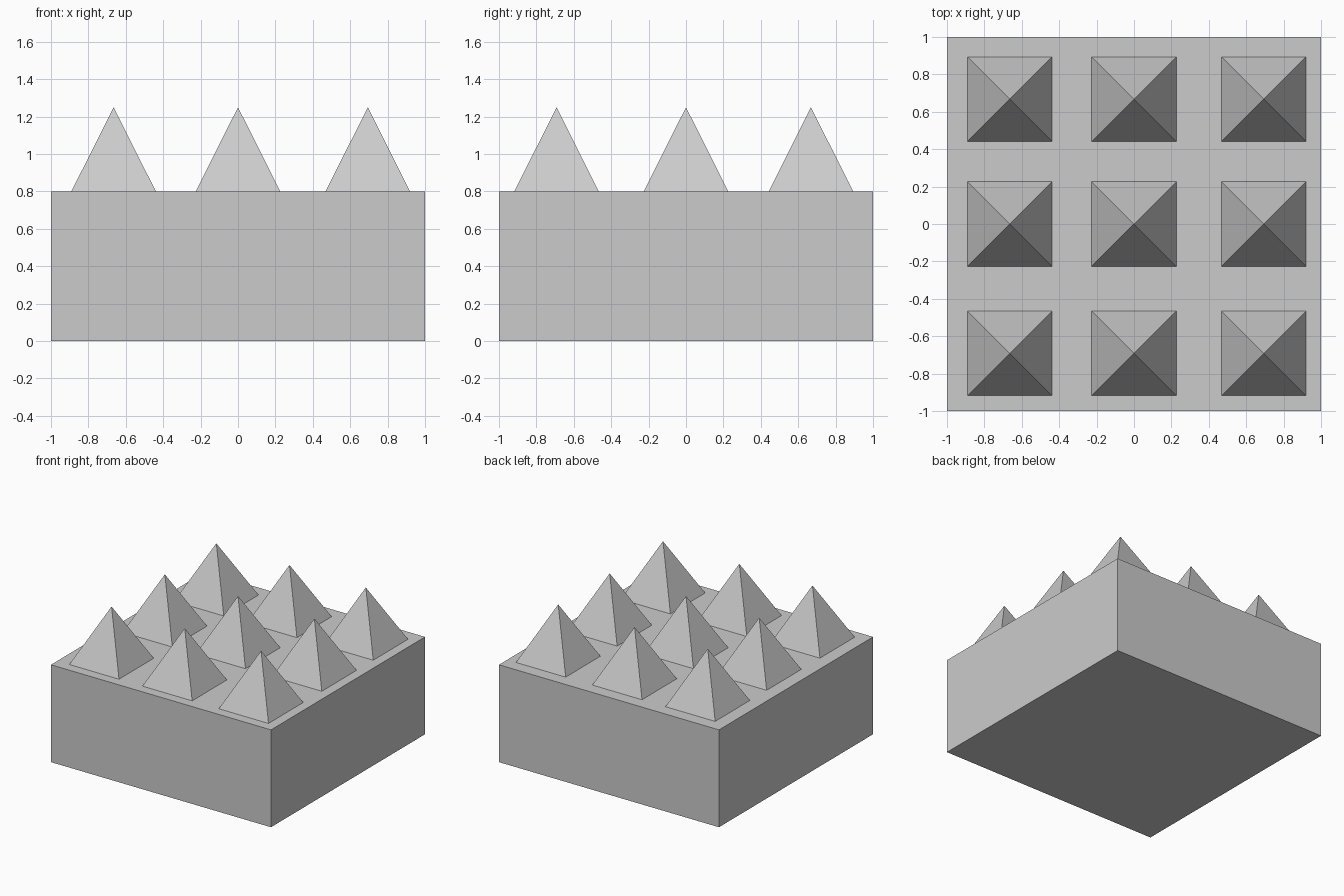
import bpy
import math

if "Cube" in bpy.data.objects:
    bpy.data.objects.remove(bpy.data.objects["Cube"])

BLOCK_H = 0.80
HALF = 0.226      # half width of a spike base
SPIKE_H = 0.45

# base block
bpy.ops.mesh.primitive_cube_add(size=1, location=(0, 0, BLOCK_H / 2))
block = bpy.context.object
block.name = "base_block"
block.scale = (2, 2, BLOCK_H)
bpy.ops.object.transform_apply(location=False, rotation=False, scale=True)

# 3 x 3 grid of square pyramids, slightly uneven spacing
for row, y in enumerate((-0.692, 0.0, 0.668)):
    for col, x in enumerate((-0.665, 0.0, 0.694)):
        bpy.ops.mesh.primitive_cone_add(
            vertices=4, radius1=HALF * math.sqrt(2), radius2=0, depth=SPIKE_H,
            location=(x, y, BLOCK_H + SPIKE_H / 2), rotation=(0, 0, math.pi / 4))
        bpy.context.object.name = f"pyramid_spike_{row + 1}_{col + 1}"
        bpy.ops.object.transform_apply(location=False, rotation=True, scale=False)
